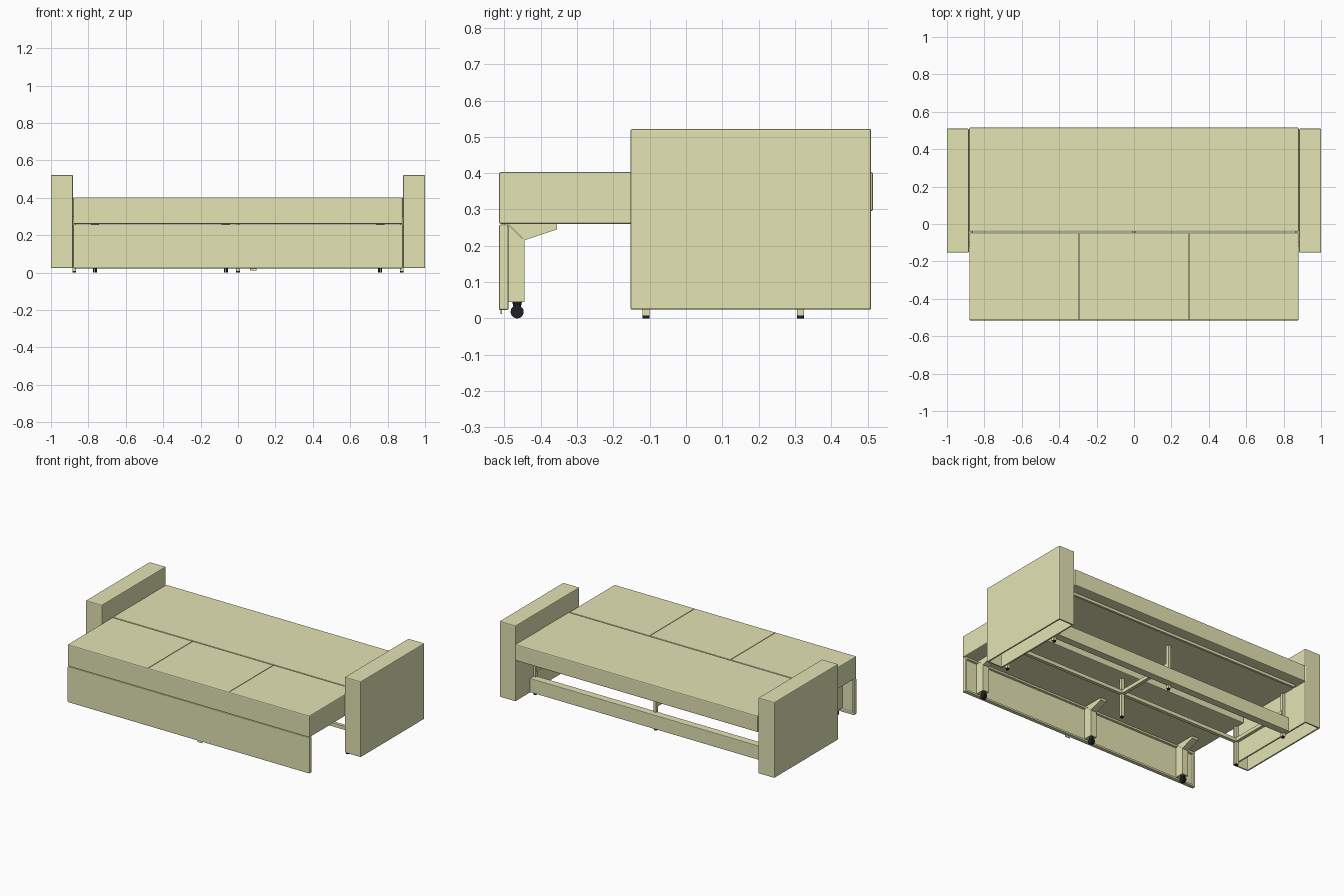
import bpy, bmesh, math
from mathutils import Matrix

if "Cube" in bpy.data.objects:
    bpy.data.objects.remove(bpy.data.objects["Cube"])


def material(name, rgb):
    m = bpy.data.materials.new(name)
    m.diffuse_color = (*rgb, 1)
    m.use_nodes = True
    m.node_tree.nodes["Principled BSDF"].inputs["Base Color"].default_value = m.diffuse_color
    return m


FABRIC = material("sage fabric", (0.77, 0.78, 0.455))
BLACK = material("black plastic", (0.015, 0.015, 0.017))


def finish(name, bm, mat, bevel=0):
    bmesh.ops.recalc_face_normals(bm, faces=bm.faces)
    me = bpy.data.meshes.new(name)
    bm.to_mesh(me)
    bm.free()
    me.materials.append(mat)
    ob = bpy.data.objects.new(name, me)
    bpy.context.collection.objects.link(ob)
    if bevel:
        mod = ob.modifiers.new("soft edge", 'BEVEL')
        mod.width, mod.segments, mod.limit_method = bevel, 2, 'ANGLE'
    return ob


def box(name, x, y, z, mat=FABRIC, bevel=0, hollow=None):
    """Box from ranges; hollow = (axis, sign, rim, depth) sinks one face."""
    bm = bmesh.new()
    bmesh.ops.create_cube(bm, size=1)
    for v in bm.verts:
        for i, (a, b) in enumerate((x, y, z)):
            v.co[i] = b if v.co[i] > 0 else a
    bm.normal_update()
    if hollow:
        axis, sign, rim, depth = hollow
        face = next(f for f in bm.faces if f.normal[axis] * sign > 0.9)
        bmesh.ops.inset_region(bm, faces=[face], thickness=rim)
        new = bmesh.ops.extrude_discrete_faces(bm, faces=[face])["faces"][0]
        for v in new.verts:
            v.co[axis] -= sign * depth
    return finish(name, bm, mat, bevel)


def cylinder(name, pos, radius, depth, along='Z', mat=BLACK, sides=20, top=None):
    bm = bmesh.new()
    rot = Matrix.Rotation(math.pi / 2, 4, 'Y') if along == 'X' else Matrix()
    bmesh.ops.create_cone(bm, cap_ends=True, segments=sides, radius1=radius,
                          radius2=radius if top is None else top, depth=depth,
                          matrix=Matrix.Translation(pos) @ rot)
    return finish(name, bm, mat)


def prism(name, profile, x0, x1, mat=FABRIC):
    """Side profile of (y, z) points extruded along x."""
    bm = bmesh.new()
    face = bm.faces.new([bm.verts.new((x0, y, z)) for y, z in profile])
    new = bmesh.ops.extrude_face_region(bm, geom=[face])["geom"]
    for v in new:
        if isinstance(v, bmesh.types.BMVert):
            v.co.x = x1
    return finish(name, bm, mat)


# armrests, open underneath
for side, x in (("left", (-1, -0.883)), ("right", (0.883, 1))):
    box(side + "_armrest", x, (-0.153, 0.51), (0.024, 0.522),
        bevel=0.005, hollow=(2, -1, 0.017, 0.44))

# rear mattress and its support rail
box("rear_mattress", (-0.882, 0.882), (-0.041, 0.515), (0.295, 0.403), bevel=0.006)
box("rear_mattress_rail", (-0.86, 0.86), (0.43, 0.445), (0.278, 0.296))

# front mattress with two grooves dividing the top into three cushions
front = box("front_mattress", (-0.88, 0.88), (-0.515, -0.046), (0.26, 0.403), bevel=0.006)
for i, x in enumerate((-0.294, 0.294)):
    cutter = box(f"groove_cutter_{i}", (x - 0.002, x + 0.002), (-0.508, 0), (0.38, 0.45))
    cutter.hide_render = True
    cutter.hide_set(True)
    cut = front.modifiers.new("cushion groove", 'BOOLEAN')
    cut.operation, cut.object, cut.solver = 'DIFFERENCE', cutter, 'EXACT'

# pull-out front panel, recessed at the back
box("front_panel", (-0.88, 0.88), (-0.515, -0.489), (0.023, 0.258),
    bevel=0.004, hollow=(1, 1, 0.02, 0.015))
box("pull_tab", (0.063, 0.098), (-0.511, -0.507), (0.012, 0.03))

# mitred legs and casters behind the panel
for i, x in enumerate((-0.765, -0.065, 0.76)):
    prism(f"panel_leg_{i}", [(-0.504, 0.045), (-0.445, 0.045), (-0.445, 0.215),
                             (-0.489, 0.258), (-0.504, 0.258)], x - 0.022, x + 0.022)
    prism(f"leg_bracket_{i}", [(-0.445, 0.215), (-0.355, 0.245),
                               (-0.355, 0.26), (-0.489, 0.26)], x - 0.022, x + 0.022)
    cylinder(f"caster_stem_{i}", (x, -0.465, 0.035), 0.008, 0.024, top=0.014)
    for s in (-1, 1):
        cylinder(f"caster_wheel_{i}_{s}", (x + s * 0.006, -0.465, 0.018), 0.018, 0.01, 'X')

# base frame: rear board, front rail, cross bars
box("rear_board", (-0.883, 0.883), (0.31, 0.36), (0.028, 0.12), bevel=0.003)
box("front_rail", (-0.883, 0.883), (-0.12, -0.098), (0.155, 0.178))
box("centre_cross_bar", (-0.011, 0.011), (-0.1, 0.315), (0.155, 0.178))
for s in (-1, 1):
    box(f"side_rail_{s}", tuple(sorted((s * 0.862, s * 0.882))), (-0.12, 0.32), (0.155, 0.178))

# support posts with black glides
for x in (-0.876, 0, 0.876):
    for y in (-0.11, 0.315):
        box("support_post", (x - 0.01, x + 0.01), (y - 0.01, y + 0.01),
            (0.008, 0.262 if y < 0 else 0.296))
        cylinder("foot_glide", (x, y, 0.004), 0.01, 0.008, sides=16)
